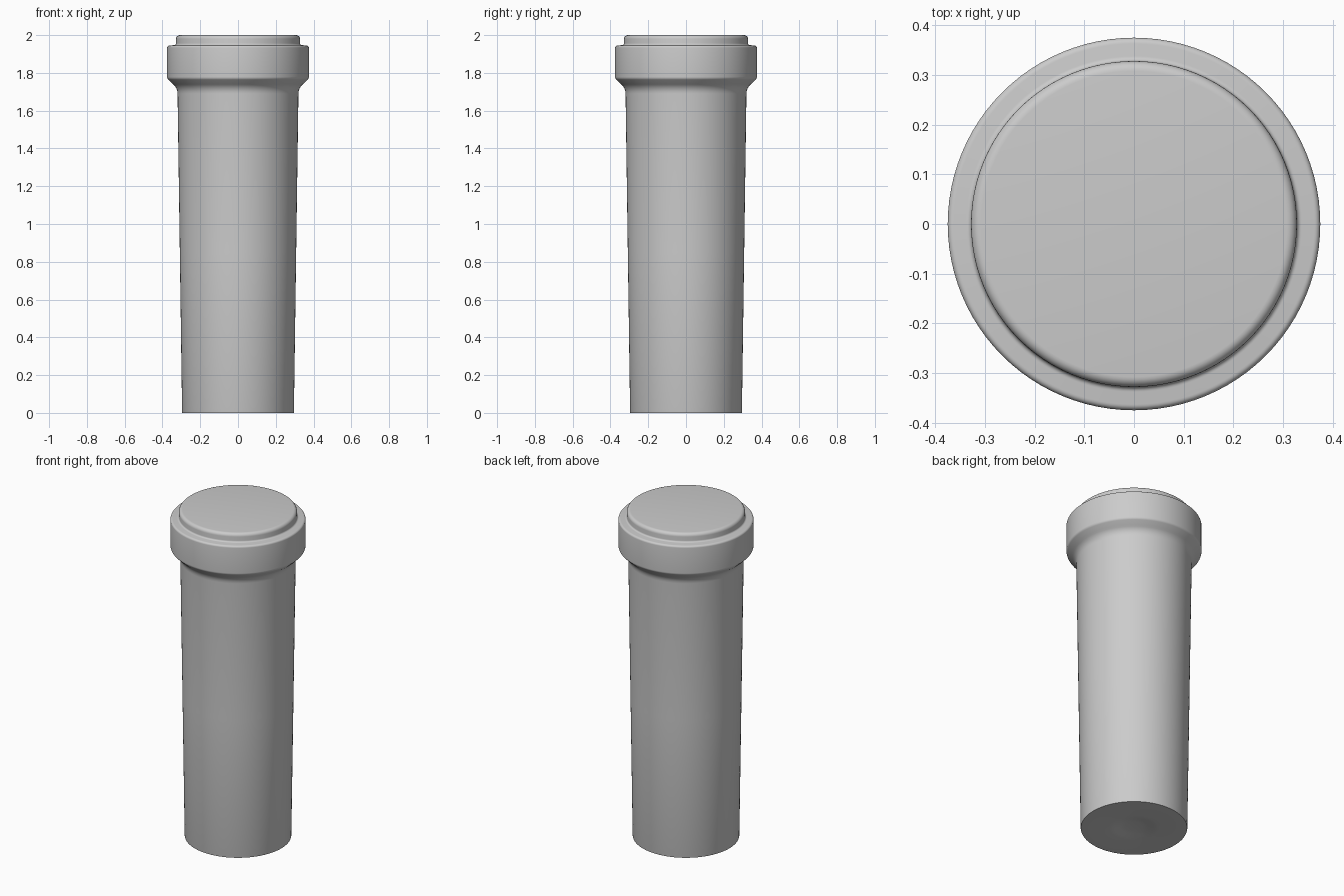
import bpy, bmesh, math

cube = bpy.data.objects.get("Cube")
if cube:
    bpy.data.objects.remove(cube, do_unlink=True)

SIDES = 96

# Single flat colour
grey = bpy.data.materials.new("plain_grey")
grey.use_nodes = True
colour = (0.6, 0.6, 0.6, 1)
grey.diffuse_color = colour
grey.node_tree.nodes["Principled BSDF"].inputs["Base Color"].default_value = colour


def arc(cx, cz, r, start, end, steps=6):
    """Points of a rounded edge, as (radius, height)."""
    angles = [math.radians(start + (end - start) * i / steps) for i in range(steps + 1)]
    return [(cx + r * math.cos(a), cz + r * math.sin(a)) for a in angles]


def lathe(name, profile):
    """Spin a profile that starts and ends on the z axis."""
    bm = bmesh.new()
    verts = [bm.verts.new((r, 0, z)) for r, z in profile]
    edges = [bm.edges.new(pair) for pair in zip(verts, verts[1:])]
    bmesh.ops.spin(bm, geom=verts + edges, cent=(0, 0, 0), axis=(0, 0, 1),
                   angle=math.tau, steps=SIDES, use_duplicate=False)
    bmesh.ops.remove_doubles(bm, verts=bm.verts, dist=0.0001)
    bmesh.ops.recalc_face_normals(bm, faces=bm.faces)
    mesh = bpy.data.meshes.new(name)
    bm.to_mesh(mesh)
    bm.free()
    mesh.materials.append(grey)
    obj = bpy.data.objects.new(name, mesh)
    bpy.context.collection.objects.link(obj)
    bpy.context.view_layer.objects.active = obj
    obj.select_set(True)
    bpy.ops.object.shade_smooth_by_angle(angle=math.radians(40))
    obj.select_set(False)
    return obj


# Base with a shallow round dimple, then the tapered wall
base = [(0, 0.012), (0.05, 0.012), (0.08, 0.009), (0.11, 0.003), (0.14, 0), (0.295, 0)]
wall = [(0.296, 0.004), (0.308, 0.85)]
# Flare under the collar, then the collar and its rounded rim
flare = arc(0.385, 1.69, 0.065, 180, 125)
collar = arc(0.355, 1.779, 0.02, -50, 0) + arc(0.363, 1.933, 0.012, 0, 90)
# Raised top disc with a soft inner corner and rounded edge
step = arc(0.338, 1.957, 0.01, 270, 180) + arc(0.308, 1.98, 0.02, 0, 90)
lathe("post", base + wall + flare + collar + step + [(0, 2)])
